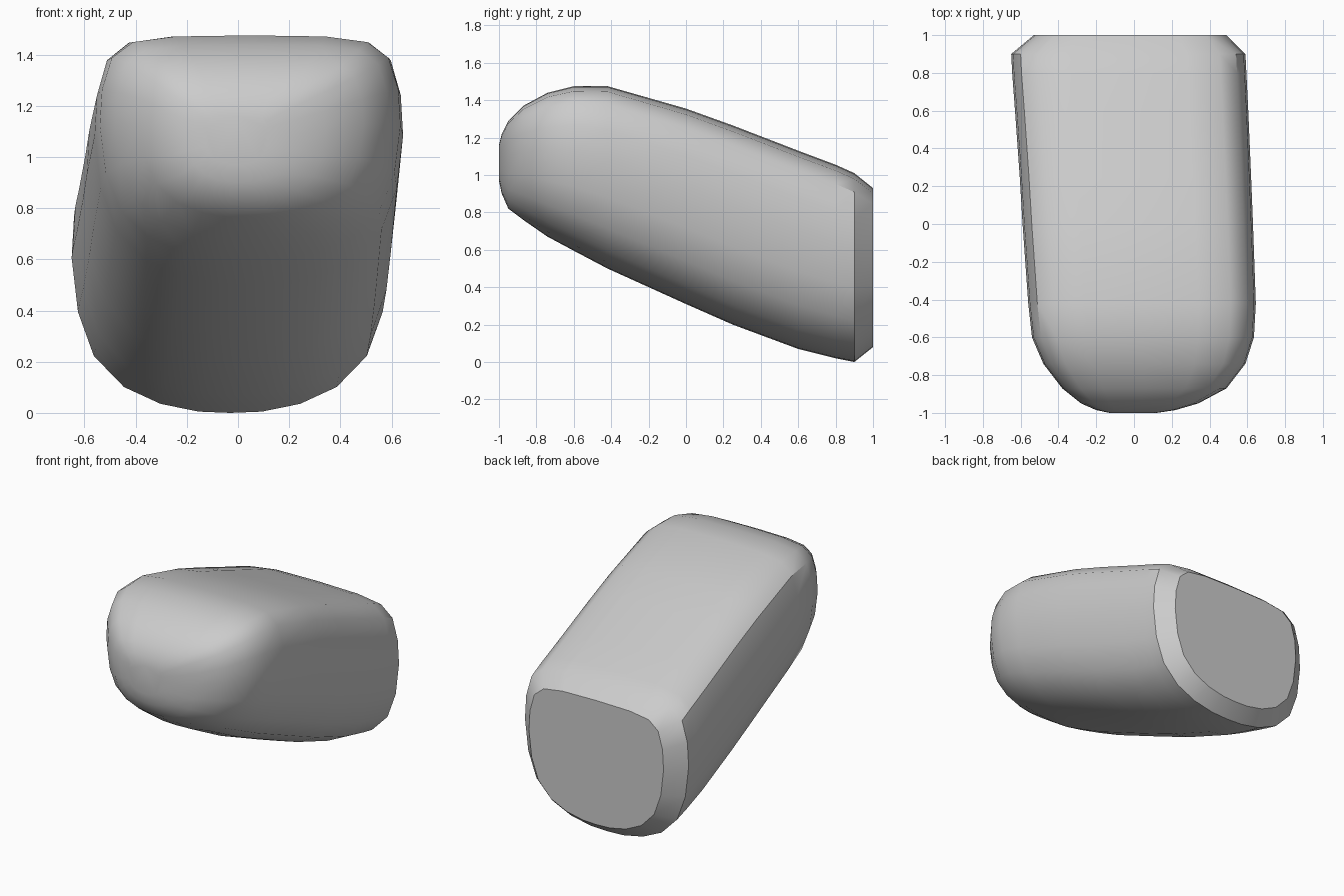
import bpy, bmesh, math

if "Cube" in bpy.data.objects:
    bpy.data.objects.remove(bpy.data.objects["Cube"])

# Single grey material
grey = bpy.data.materials.new("stone grey")
grey.use_nodes = True
colour = (0.6, 0.6, 0.6, 1)
grey.diffuse_color = colour
grey.node_tree.nodes["Principled BSDF"].inputs["Base Color"].default_value = colour

# Half cross-section: share of half width, share of height (round below, flat above)
half = [(0, 0), (.2, .005), (.44, .035), (.67, .1), (.86, .22), (.96, .39), (1, .6),
        (.985, .76), (.92, .9), (.78, .97), (.5, .995), (0, 1)]
outline = half + [(-x, t) for x, t in reversed(half[1:-1])]

# Stations along the body: y, bottom, top, left edge, right edge
stations = [
    (-1, .97, 1.16, -.13, .12),
    (-.985, .9, 1.22, -.2, .22),
    (-.95, .82, 1.29, -.28, .34),
    (-.87, .76, 1.37, -.38, .49),
    (-.74, .67, 1.44, -.48, .59),
    (-.6, .595, 1.475, -.54, .635),
    (-.42, .5, 1.475, -.56, .645),
    (0, .31, 1.355, -.59, .63),
    (.25, .2, 1.265, -.605, .62),
    (.6, .07, 1.13, -.63, .605),
    (.8, .02, 1.055, -.645, .595),
    (.9, 0, 1.01, -.65, .59),
    (1, .08, .93, -.53, .49),
]

# Lofted body
bm = bmesh.new()
rings = []
for y, low, high, left, right in stations:
    centre, reach = (left + right) / 2, (right - left) / 2
    rings.append([bm.verts.new((centre + x * reach, y, low + t * (high - low)))
                  for x, t in outline])
count = len(outline)
for a, b in zip(rings, rings[1:]):
    for i in range(count):
        j = (i + 1) % count
        bm.faces.new((a[i], a[j], b[j], b[i]))
bm.faces.new(rings[0])       # blunt nose
bm.faces.new(rings[-1])      # flat cut end
bmesh.ops.recalc_face_normals(bm, faces=bm.faces)

mesh = bpy.data.meshes.new("boulder")
bm.to_mesh(mesh)
bm.free()
mesh.materials.append(grey)
boulder = bpy.data.objects.new("boulder", mesh)
bpy.context.collection.objects.link(boulder)

# Smooth flanks with a crisp rim at the cut
bpy.context.view_layer.objects.active = boulder
boulder.select_set(True)
bpy.ops.object.shade_smooth_by_angle(angle=math.radians(35))
